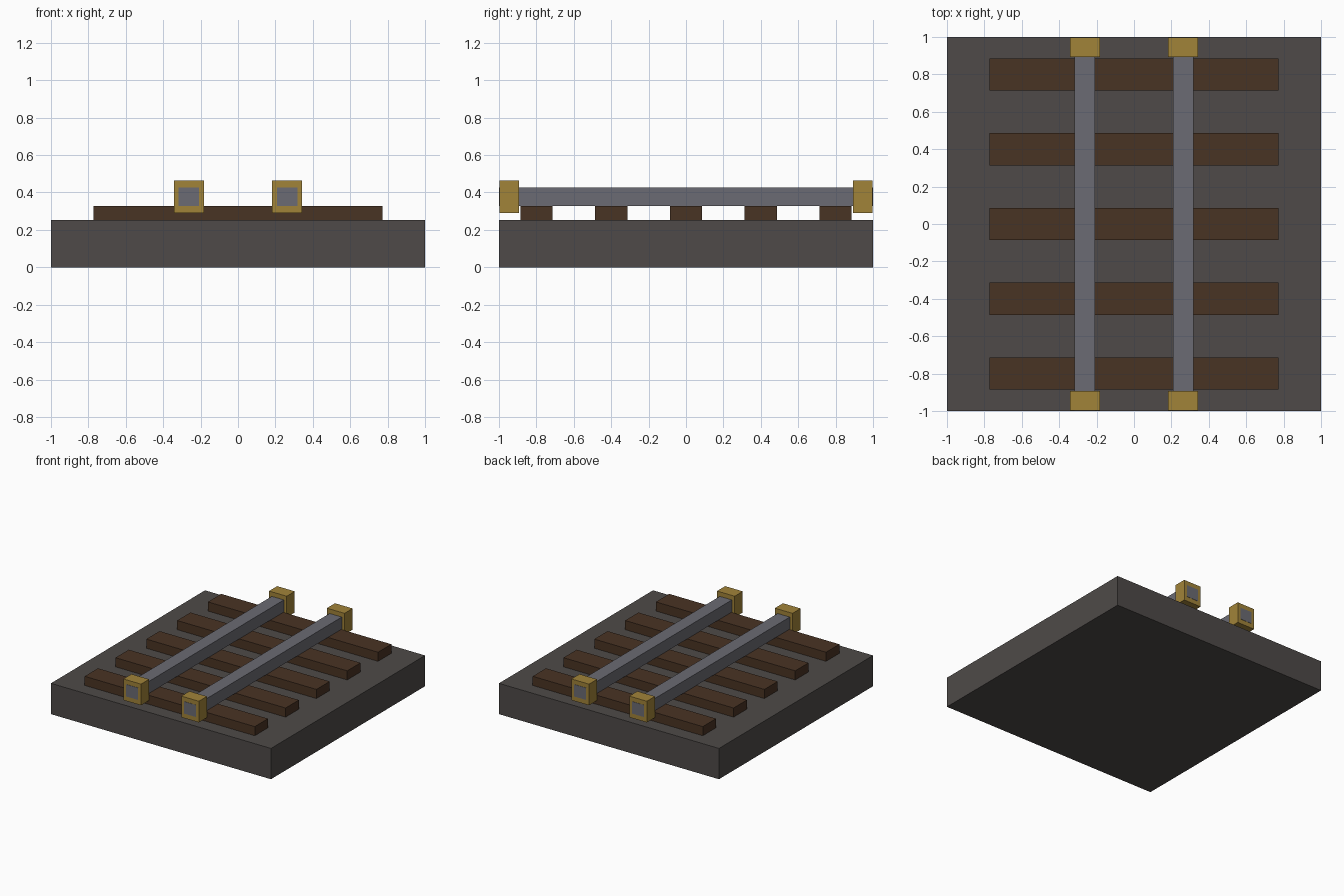
import bpy

cube = bpy.data.objects.get("Cube")
if cube:
    bpy.data.objects.remove(cube, do_unlink=True)


def make_material(name, rgb):
    """Flat colour from 0-255 display values, stored as linear."""
    lin = [((c / 255 + 0.055) / 1.055) ** 2.4 for c in rgb] + [1.0]
    mat = bpy.data.materials.new(name)
    mat.use_nodes = True
    mat.diffuse_color = lin
    bsdf = mat.node_tree.nodes["Principled BSDF"]
    bsdf.inputs["Base Color"].default_value = lin
    bsdf.inputs["Roughness"].default_value = 0.8
    return mat


def box(name, x, y, z, mat):
    """Box from (min, max) ranges on each axis."""
    ranges = (x, y, z)
    bpy.ops.mesh.primitive_cube_add(size=1, location=[(a + b) / 2 for a, b in ranges])
    obj = bpy.context.object
    obj.name = obj.data.name = name
    obj.scale = [b - a for a, b in ranges]
    bpy.ops.object.transform_apply(location=False, rotation=False, scale=True)
    obj.data.materials.append(mat)
    return obj


stone = make_material("dark_stone", (78, 74, 72))
wood = make_material("dark_wood", (73, 51, 35))
steel = make_material("steel", (107, 107, 115))
brass = make_material("brass", (161, 131, 57))

SLAB_TOP, SLEEPER_TOP, RAIL_TOP = 0.253, 0.328, 0.427

# Ground slab
box("base_slab", (-1, 1), (-1, 1), (0, SLAB_TOP), stone)

# Five cross sleepers
for i in range(5):
    y = -0.8 + 0.4 * i
    box(f"sleeper_{i + 1}", (-0.773, 0.773), (y - 0.086, y + 0.086),
        (SLAB_TOP, SLEEPER_TOP), wood)

# Two rails, each with a collar at both ends; the rail tips show through the collars
for side, x in (("right", -0.263), ("left", 0.263)):
    box(f"{side}_rail", (x - 0.055, x + 0.055), (-1, 1), (SLEEPER_TOP, RAIL_TOP), steel)
    for end, y in (("front", (-0.998, -0.893)), ("back", (0.893, 0.998))):
        box(f"{side}_{end}_collar", (x - 0.08, x + 0.08), y, (0.29, 0.464), brass)
